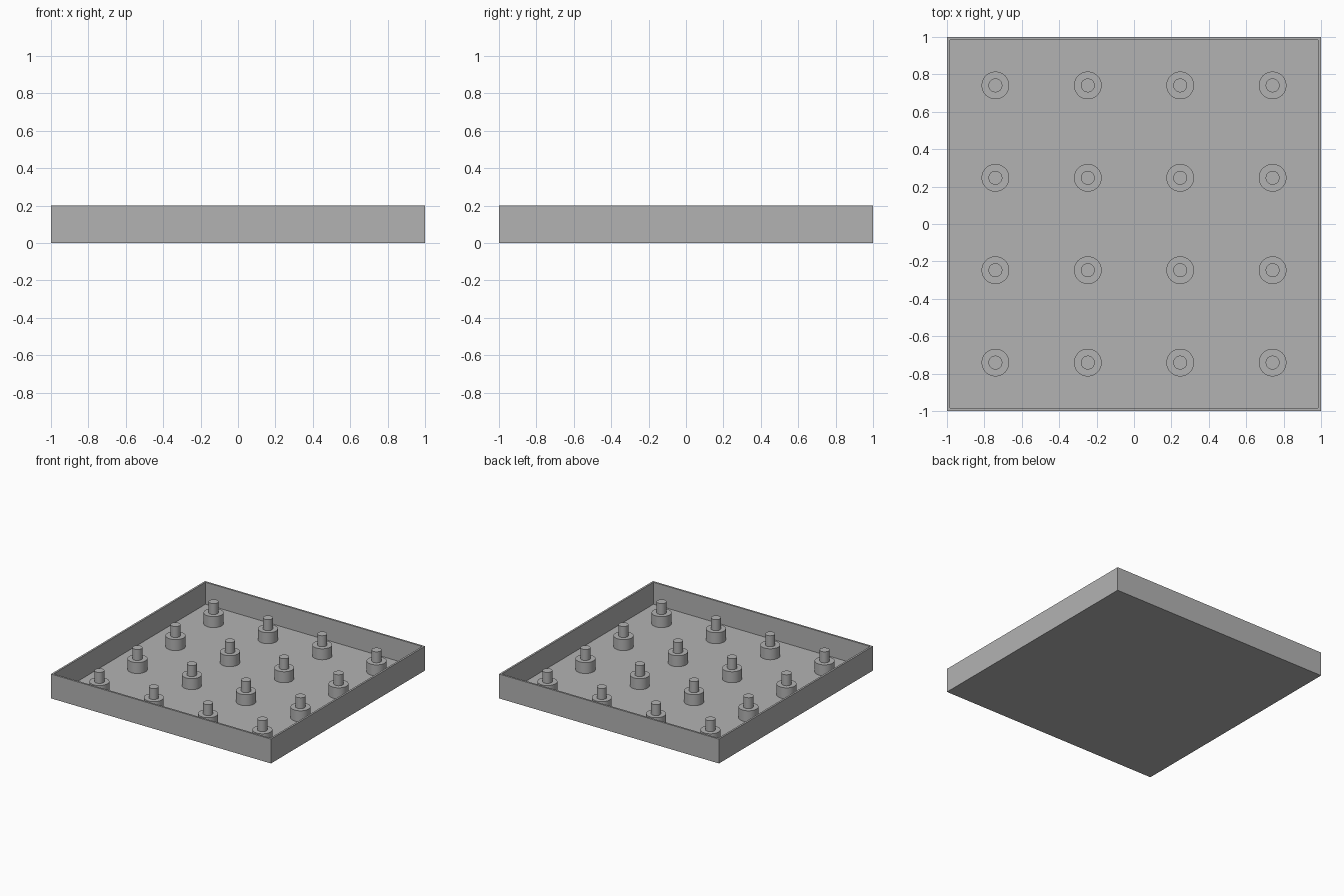
import bpy
import bmesh
from mathutils import Matrix

cube = bpy.data.objects.get("Cube")
if cube:
    bpy.data.objects.remove(cube, do_unlink=True)

HEIGHT = 0.2
WALL = 0.022
FLOOR = 0.02
COLLAR_TOP = 0.11
SPACING = 0.494

# Single grey material
grey = bpy.data.materials.new("plain grey")
grey.use_nodes = True
colour = (0.45, 0.45, 0.45, 1)
grey.diffuse_color = colour
grey.node_tree.nodes["Principled BSDF"].inputs["Base Color"].default_value = colour


def add_object(name, bm):
    mesh = bpy.data.meshes.new(name)
    bm.to_mesh(mesh)
    bm.free()
    mesh.materials.append(grey)
    obj = bpy.data.objects.new(name, mesh)
    bpy.context.collection.objects.link(obj)
    return obj


# Open tray: a box whose top is inset and pushed down to the floor
bm = bmesh.new()
bmesh.ops.create_cube(bm, size=1, matrix=Matrix.Translation((0, 0, HEIGHT / 2))
                      @ Matrix.Diagonal((2, 2, HEIGHT, 1)))
top = max(bm.faces, key=lambda f: f.calc_center_median().z)
bmesh.ops.inset_region(bm, faces=[top], thickness=WALL)
inner = bmesh.ops.extrude_discrete_faces(bm, faces=[top])["faces"][0]
bmesh.ops.translate(bm, verts=inner.verts, vec=(0, 0, FLOOR - HEIGHT))
add_object("tray", bm)


# Stepped peg: collar with a thin pin, made by spinning one profile
def make_peg(name, x, y):
    profile = [(0.074, FLOOR), (0.074, COLLAR_TOP), (0.037, COLLAR_TOP),
               (0.037, HEIGHT), (0, HEIGHT)]
    bm = bmesh.new()
    verts = [bm.verts.new((r, 0, z)) for r, z in profile]
    edges = [bm.edges.new(pair) for pair in zip(verts, verts[1:])]
    bmesh.ops.spin(bm, geom=verts + edges, cent=(0, 0, 0), axis=(0, 0, 1),
                   angle=6.283185, steps=48)
    bmesh.ops.remove_doubles(bm, verts=bm.verts, dist=0.0001)
    bmesh.ops.recalc_face_normals(bm, faces=bm.faces)
    # The base is open, so make sure the pin's cap faces up
    cap = max(bm.faces, key=lambda f: f.calc_center_median().z)
    if cap.normal.z < 0:
        bmesh.ops.reverse_faces(bm, faces=bm.faces)
    peg = add_object(name, bm)
    peg.location = (x, y, 0)
    bpy.ops.object.select_all(action="DESELECT")
    peg.select_set(True)
    bpy.context.view_layer.objects.active = peg
    bpy.ops.object.shade_smooth_by_angle()


# Four by four grid of pegs
for row in range(4):
    for col in range(4):
        make_peg(f"peg_row{row + 1}_column{col + 1}",
                 (col - 1.5) * SPACING, (row - 1.5) * SPACING)
